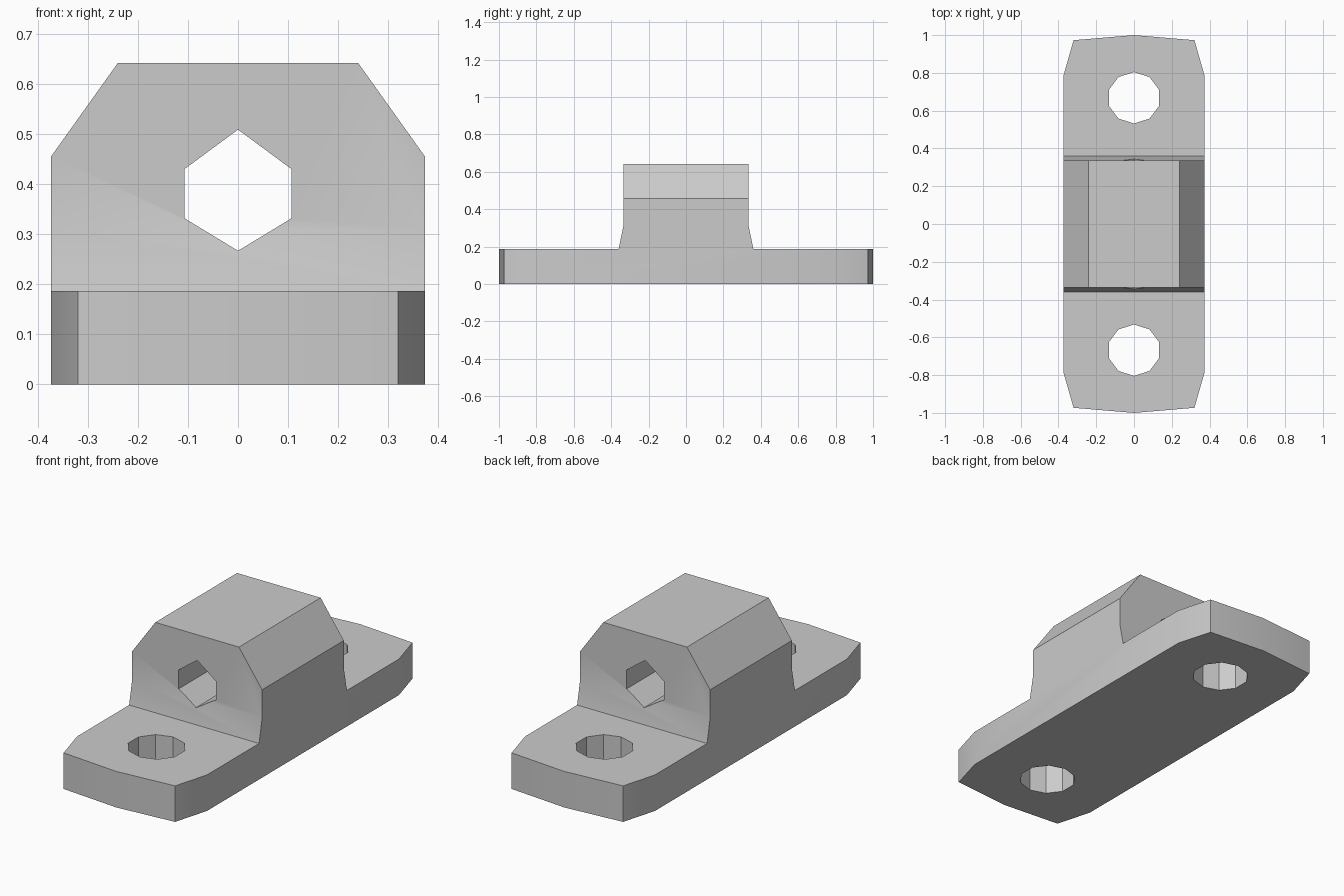
import bpy, bmesh, math
from mathutils import Vector

cube = bpy.data.objects.get("Cube")
if cube:
    bpy.data.objects.remove(cube, do_unlink=True)

grey = bpy.data.materials.new("plain grey")
grey.use_nodes = True
colour = (0.6, 0.6, 0.6, 1)
grey.diffuse_color = colour
grey.node_tree.nodes["Principled BSDF"].inputs["Base Color"].default_value = colour


def prism(name, points, place, start, end):
    """Extrude a flat outline; place(a, b, depth) gives the position."""
    bm = bmesh.new()
    face = bm.faces.new([bm.verts.new(place(a, b, start)) for a, b in points])
    move = Vector(place(0, 0, end)) - Vector(place(0, 0, start))
    new = bmesh.ops.extrude_face_region(bm, geom=[face])["geom"]
    bmesh.ops.translate(bm, vec=move, verts=[v for v in new if isinstance(v, bmesh.types.BMVert)])
    bmesh.ops.recalc_face_normals(bm, faces=bm.faces)
    mesh = bpy.data.meshes.new(name)
    bm.to_mesh(mesh)
    bm.free()
    mesh.materials.append(grey)
    obj = bpy.data.objects.new(name, mesh)
    bpy.context.collection.objects.link(obj)
    return obj


def mirrored(half):
    """Complete an outline given from its lower to its upper right side."""
    return half + [(-a, b) for a, b in reversed(half) if a]


def along_x(a, b, d): return (d, a, b)
def along_y(a, b, d): return (a, d, b)
def along_z(a, b, d): return (a, b, d)


# Side silhouette: flat flanges, flared foot and raised block
bracket = prism("mounting_bracket", mirrored([
    (1.2, 0), (1.2, 0.187), (0.36, 0.187), (0.335, 0.31), (0.335, 0.8)]),
    along_x, -0.6, 0.6)

# Plan outline with rounded ends, and front outline with sloped shoulders
plan = prism("plan_trim", mirrored([
    (0, -1), (0.32, -0.973), (0.373, -0.787), (0.373, 0.787), (0.32, 0.973), (0, 1)]),
    along_z, -0.1, 1)
front = prism("shoulder_trim", mirrored([
    (0.5, -0.1), (0.5, 0.278), (0.24, 0.642)]), along_y, -1.3, 1.3)

# Hexagonal bore through the block
bore = prism("bore_cutter", mirrored([
    (0, 0.267), (0.107, 0.332), (0.107, 0.43), (0, 0.509)]), along_y, -1, 1)

# Ten-sided screw holes through the flanges
holes = []
for side in (-1, 1):
    ring = [(0.14 * math.sin(i * math.tau / 10), side * 0.668 + 0.136 * math.cos(i * math.tau / 10))
            for i in range(10)]
    holes.append(prism("screw_hole_cutter", ring, along_z, -0.1, 0.5))

# Trim and cut the body, then remove the helpers
bpy.context.view_layer.objects.active = bracket
for tool, operation in [(plan, 'INTERSECT'), (front, 'INTERSECT'), (bore, 'DIFFERENCE')] + [
        (h, 'DIFFERENCE') for h in holes]:
    mod = bracket.modifiers.new("cut", 'BOOLEAN')
    mod.operation = operation
    mod.solver = 'EXACT'
    mod.object = tool
    bpy.ops.object.modifier_apply(modifier=mod.name)
    bpy.data.objects.remove(tool, do_unlink=True)

bpy.ops.object.select_all(action='DESELECT')
bracket.select_set(True)
bpy.ops.object.shade_smooth_by_angle(angle=math.radians(30))
